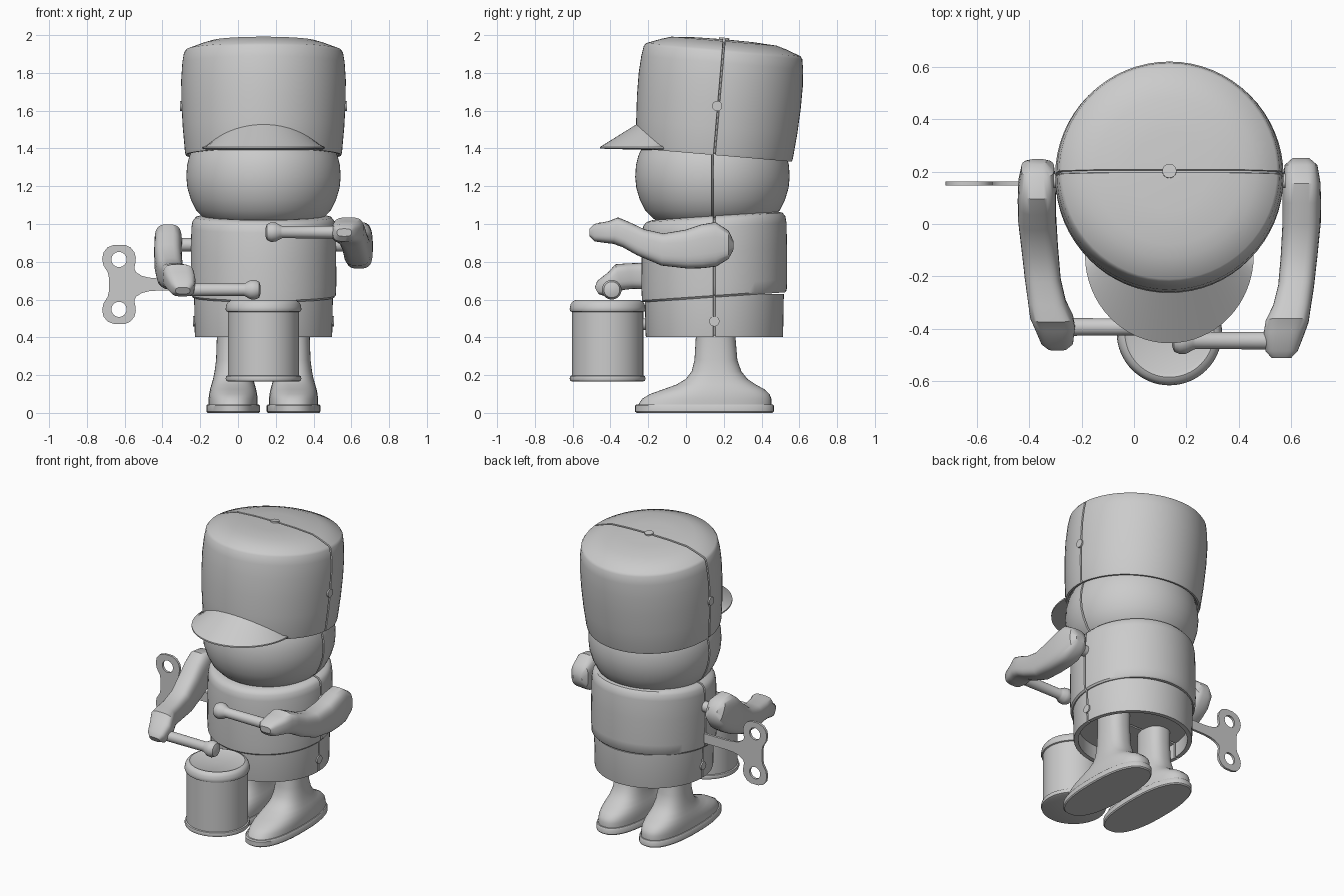
import bpy, bmesh, math
from mathutils import Matrix, Vector

cube = bpy.data.objects.get("Cube")
if cube:
    bpy.data.objects.remove(cube, do_unlink=True)

mat = bpy.data.materials.new("light grey")
mat.use_nodes = True
GREY = (0.6, 0.6, 0.6, 1)
mat.diffuse_color = GREY
mat.node_tree.nodes["Principled BSDF"].inputs["Base Color"].default_value = GREY

CX, CY = 0.135, 0.15   # body axis


def finish(name, bm, matrix=None, angle=38):
    bmesh.ops.recalc_face_normals(bm, faces=bm.faces)
    me = bpy.data.meshes.new(name)
    bm.to_mesh(me)
    bm.free()
    if matrix:
        me.transform(matrix)
        if matrix.determinant() < 0:
            me.flip_normals()
    ob = bpy.data.objects.new(name, me)
    bpy.context.collection.objects.link(ob)
    me.materials.append(mat)
    bpy.ops.object.select_all(action='DESELECT')
    ob.select_set(True)
    bpy.context.view_layer.objects.active = ob
    bpy.ops.object.shade_smooth_by_angle(angle=math.radians(angle))
    return ob


def loft(rings):
    """Skin closed rings of points and cap both ends."""
    bm = bmesh.new()
    vs = [[bm.verts.new(p) for p in r] for r in rings]
    n = len(vs[0])
    for a, b in zip(vs, vs[1:]):
        for i in range(n):
            j = (i + 1) % n
            bm.faces.new((a[i], a[j], b[j], b[i]))
    bm.faces.new(vs[0])
    bm.faces.new(vs[-1])
    return bm


def lathe(name, profile, matrix, seam=False, n=64):
    """Turn (radius, height) points around z; optionally cut a mould seam."""
    rings = [[(r * math.cos(2 * math.pi * i / n), r * math.sin(2 * math.pi * i / n), z)
              for i in range(n)] for r, z in profile]
    bm = loft(rings)
    bmesh.ops.recalc_face_normals(bm, faces=bm.faces)
    if seam:
        for y in (-0.006, -0.004, 0.004, 0.006):
            bmesh.ops.bisect_plane(bm, geom=bm.verts[:] + bm.edges[:] + bm.faces[:],
                                   plane_co=(0, y, 0), plane_no=(0, 1, 0))
        bm.normal_update()
        moves = [(v, v.normal.copy()) for v in bm.verts if abs(v.co.y) < 0.005]
        for v, nor in moves:
            v.co -= nor * 0.012
    return finish(name, bm, matrix)


def axis_matrix(p, q):
    p, q = Vector(p), Vector(q)
    return Matrix.Translation(p) @ (q - p).to_track_quat('Z', 'Y').to_matrix().to_4x4()


def rod(name, p, q, r, n=24):
    length = (Vector(q) - Vector(p)).length
    return lathe(name, [(r, 0), (r, length)], axis_matrix(p, q), n=n)


# Hat, leaning back
hat_tilt = Matrix.Translation((CX, CY, 1.365)) @ Matrix.Rotation(-0.085, 4, 'X')
lathe("hat", [(0.39, 0.015), (0.40, 0), (0.412, 0), (0.416, 0.015), (0.428, 0.15),
              (0.435, 0.28), (0.436, 0.40), (0.43, 0.49), (0.421, 0.545),
              (0.41, 0.56), (0.33, 0.59), (0.28, 0.605), (0.15, 0.613), (0.01, 0.615)],
      hat_tilt, seam=True)

# Peak of the hat: triangular sections swept around the front
rings = []
for k in range(33):
    t = -1 + 2 * k / 32
    phi, th = 0.85 * t, t * math.pi / 2
    hx, hy = CX + 0.41 * math.sin(phi), CY - 0.405 * math.cos(phi)
    top = 1.402 + 0.13 * (1 - t * t)
    rx, ry = CX + 0.322 * math.sin(th), -0.12 - 0.335 * math.cos(th)
    rings.append([(hx, hy, top), (rx, ry, 1.408), (rx, ry, 1.399), (hx, hy + 0.02, 1.393)])
finish("hat_peak", loft(rings), angle=30)

# Head
lathe("head", [(0.27, 1.0), (0.315, 1.03), (0.355, 1.07), (0.385, 1.13), (0.403, 1.19),
               (0.409, 1.25), (0.405, 1.31), (0.393, 1.36), (0.375, 1.40)],
      Matrix.Translation((CX, CY - 0.01, 0)), seam=True)

# Jacket, with slanted hems, and the open skirt below it
slant = Matrix.Translation((CX, CY, 0))
slant[2][1] = 0.07
lathe("jacket", [(0.34, 0.612), (0.374, 0.612), (0.383, 0.622), (0.386, 0.68), (0.385, 0.85),
                 (0.382, 0.98), (0.376, 1.015), (0.36, 1.035), (0.33, 1.043), (0.01, 1.045)],
      slant, seam=True)
lathe("skirt", [(0.01, 0.50), (0.335, 0.50), (0.335, 0.402), (0.362, 0.402), (0.364, 0.41),
                (0.368, 0.63), (0.01, 0.63)],
      Matrix.Translation((CX, CY, 0)), seam=True)

# Seam knobs
for s, side in ((-1, "right"), (1, "left")):
    for label, r, y, z in (("hat", 0.425, 0.165, 1.625), ("skirt", 0.355, 0.15, 0.485)):
        rod(f"{label}_knob_{side}", (CX + s * r, y, z), (CX + s * (r + 0.018), y, z), 0.027)
rod("hat_knob_top", (CX, 0.2, 1.96), (CX, 0.203, 1.986), 0.027)


# Boots: superellipse sections from sole to leg (z, half width, front y, back y)
def section(hx, y0, y1, z, cx, p, n=48):
    def sp(v):
        return math.copysign(abs(v) ** (2 / p), v)
    return [(cx + hx * sp(math.cos(2 * math.pi * i / n)),
             (y0 + y1) / 2 + (y1 - y0) / 2 * sp(math.sin(2 * math.pi * i / n)), z)
            for i in range(n)]


BOOT = [(0.045, 0.130, -0.252, 0.452), (0.075, 0.130, -0.232, 0.452), (0.10, 0.127, -0.19, 0.442),
        (0.125, 0.122, -0.12, 0.415), (0.15, 0.115, -0.05, 0.37), (0.18, 0.106, 0.0, 0.325),
        (0.22, 0.098, 0.03, 0.293), (0.28, 0.090, 0.045, 0.272), (0.40, 0.086, 0.052, 0.262),
        (0.505, 0.086, 0.052, 0.262)]
SOLE = [(0.0, 0.136, -0.262, 0.458), (0.007, 0.142, -0.27, 0.465),
        (0.038, 0.142, -0.27, 0.465), (0.045, 0.137, -0.263, 0.46)]
for side, cx in (("right", -0.026), ("left", 0.294)):
    for part, rows in (("boot", BOOT), ("sole", SOLE)):
        finish(f"{part}_{side}", loft([section(hx, a, b, z, cx, 2.4) for z, hx, a, b in rows]))

# Arms: rounded sections (top y, top z, bottom y, bottom z, inner x, outer x)
ARM = [(0.252, 0.91, 0.25, 0.86, 0.605, 0.67), (0.225, 0.965, 0.225, 0.815, 0.575, 0.70),
       (0.155, 1.01, 0.16, 0.775, 0.567, 0.712), (0.08, 0.997, 0.09, 0.766, 0.567, 0.714),
       (0.0, 0.97, 0.01, 0.764, 0.567, 0.713), (-0.12, 0.95, -0.13, 0.78, 0.56, 0.70),
       (-0.22, 0.972, -0.26, 0.835, 0.55, 0.687), (-0.30, 1.01, -0.335, 0.877, 0.53, 0.675),
       (-0.36, 1.035, -0.385, 0.895, 0.502, 0.667), (-0.41, 1.015, -0.43, 0.90, 0.495, 0.65),
       (-0.485, 1.0, -0.485, 0.908, 0.502, 0.625), (-0.512, 0.975, -0.51, 0.935, 0.525, 0.60)]


def arm_rings(n=32, p=3.2):
    rings = []
    for ty, tz, by, bz, x0, x1 in ARM:
        c = Vector(((x0 + x1) / 2, (ty + by) / 2, (tz + bz) / 2))
        up = Vector((0, (ty - by) / 2, (tz - bz) / 2))
        ring = []
        for i in range(n):
            a = 2 * math.pi * i / n
            u, v = (math.copysign(abs(f) ** (2 / p), f) for f in (math.cos(a), math.sin(a)))
            ring.append(c + Vector(((x1 - x0) / 2 * u, 0, 0)) + up * v)
        rings.append(ring)
    return rings


# The right arm mirrors the left one and swings down about the shoulder
shoulder = Matrix.Translation((0, 0.15, 0.88))
mirror = Matrix.Translation((2 * CX, 0, 0)) @ Matrix.Diagonal((-1, 1, 1, 1))
swing = mirror @ shoulder @ Matrix.Rotation(math.radians(27), 4, 'X') @ shoulder.inverted()
for side, m in (("left", None), ("right", swing)):
    finish(f"arm_{side}", loft(arm_rings()), m)

# Shoulder pins and drumsticks
STICK = [(0.02, 0), (0.042, 0.008), (0.052, 0.03), (0.05, 0.055), (0.036, 0.08), (0.032, 0.09)]
for side, s, tip, y, z in (("left", -1, 0.145, -0.445, 0.957), ("right", 1, 0.12, -0.393, 0.652)):
    x = CX - s * 0.36
    rod(f"shoulder_pin_{side}", (x, 0.15, 0.89), (x - s * 0.10, 0.15, 0.89), 0.035)
    length = 0.40
    lathe(f"drumstick_{side}", STICK + [(0.034, length)],
          axis_matrix((tip, y, z), (tip - s * length, y, z)), n=32)

# Drum with rolled rims, and its mounting peg
lathe("drum", [(0.01, 0.165), (0.185, 0.165), (0.197, 0.17), (0.201, 0.182), (0.197, 0.195),
               (0.189, 0.198), (0.189, 0.535), (0.197, 0.538), (0.201, 0.548), (0.199, 0.56),
               (0.196, 0.575), (0.186, 0.59), (0.17, 0.597), (0.155, 0.59), (0.01, 0.59)],
      Matrix.Translation((CX, -0.415, 0)))
rod("drum_peg", (CX, -0.25, 0.47), (CX, -0.19, 0.47), 0.03)

# Wind-up key: flat outline, symmetric about its shaft, with two holes
KX, KZ = -0.63, 0.68
half = [(-0.20, 0.032), (-0.42, 0.032), (-0.47, 0.036), (-0.51, 0.046), (-0.54, 0.065),
        (-0.549, 0.085), (-0.544, 0.11), (-0.541, 0.14), (-0.548, 0.17), (-0.57, 0.197),
        (-0.60, 0.21), (-0.655, 0.21), (-0.69, 0.197), (-0.712, 0.17), (-0.719, 0.135),
        (-0.712, 0.10), (-0.69, 0.065), (-0.683, 0.035)]
outline = half + [(x, -z) for x, z in reversed(half)]
loops = [outline] + [[(KX + 0.04 * math.cos(a * math.pi / 12), c + 0.04 * math.sin(a * math.pi / 12))
                      for a in range(24)] for c in (0.132, -0.132)]
curve = bpy.data.curves.new("key_outline", 'CURVE')
curve.dimensions = '2D'
curve.fill_mode = 'BOTH'
curve.extrude = 0.008
for pts in loops:
    sp = curve.splines.new('POLY')
    sp.points.add(len(pts) - 1)
    for p, (x, z) in zip(sp.points, pts):
        p.co = (x, z, 0, 1)
    sp.use_cyclic_u = True
tmp = bpy.data.objects.new("key_outline", curve)
bpy.context.collection.objects.link(tmp)
bpy.context.view_layer.update()
bm = bmesh.new()
flat = tmp.evaluated_get(bpy.context.evaluated_depsgraph_get()).to_mesh()
bm.from_mesh(flat)
bpy.data.objects.remove(tmp, do_unlink=True)
bmesh.ops.remove_doubles(bm, verts=bm.verts, dist=0.0005)
finish("wind_up_key", bm, Matrix.Translation((0, 0.155, KZ)) @ Matrix.Rotation(math.pi / 2, 4, 'X'))
